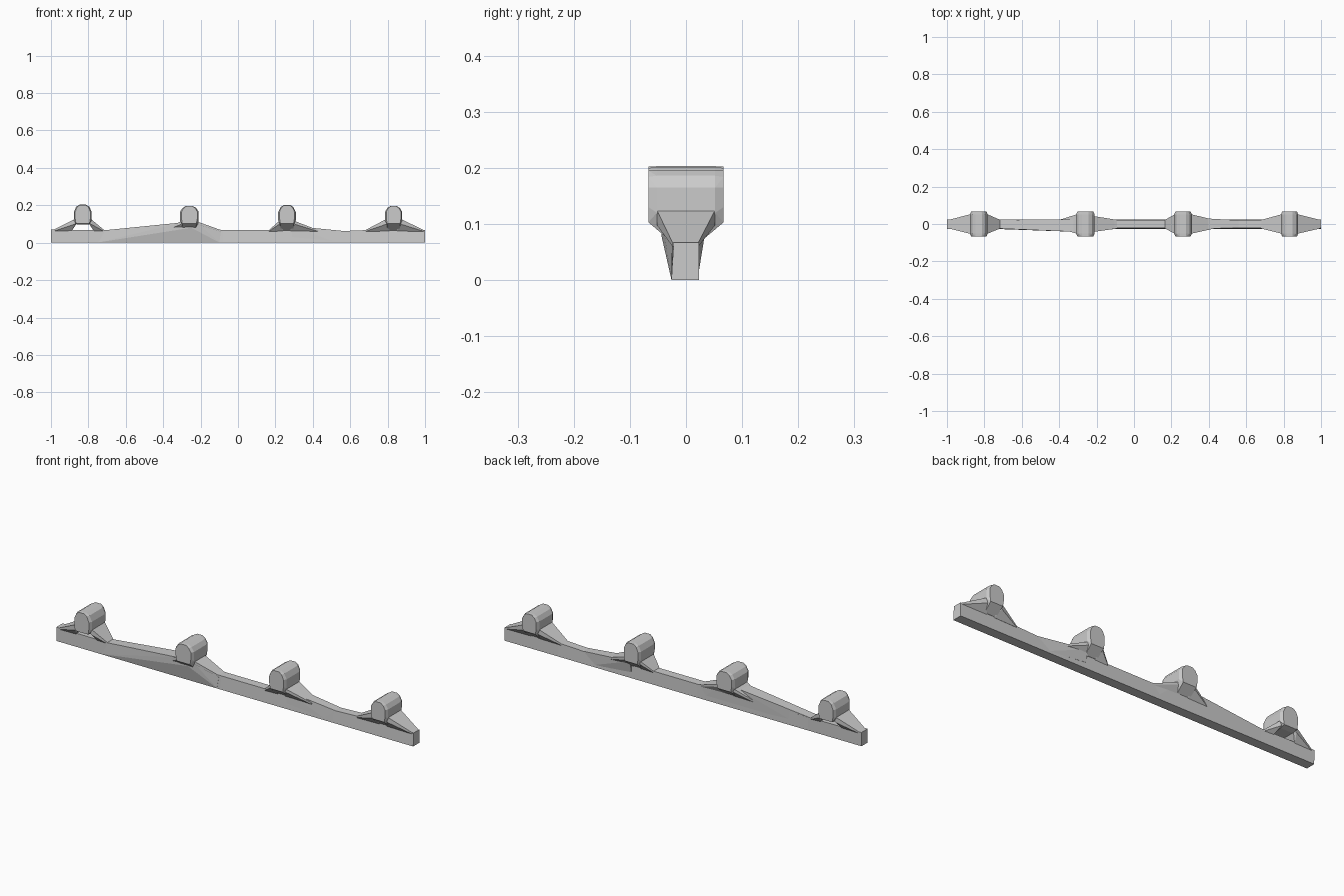
import bpy, bmesh

if "Cube" in bpy.data.objects:
    bpy.data.objects.remove(bpy.data.objects["Cube"])


def finish(name, bm):
    bmesh.ops.recalc_face_normals(bm, faces=bm.faces)
    me = bpy.data.meshes.new(name)
    bm.to_mesh(me)
    bm.free()
    ob = bpy.data.objects.new(name, me)
    bpy.context.collection.objects.link(ob)
    return ob


def hull(name, pts):
    bm = bmesh.new()
    for p in pts:
        bm.verts.new(p)
    res = bmesh.ops.convex_hull(bm, input=bm.verts)
    junk = {g for g in res["geom_interior"] + res["geom_unused"]
            if isinstance(g, bmesh.types.BMVert)}
    bmesh.ops.delete(bm, geom=list(junk), context='VERTS')
    bmesh.ops.dissolve_limit(bm, angle_limit=0.01, verts=bm.verts, edges=bm.edges)
    return finish(name, bm)


def rect(x, y0, y1, z):
    return [(x, y0, z), (x, y1, z)]


# Rail: box section lofted along x, slightly waisted (x, y front, y back, top)
stations = [(-1, -0.026, 0.024, 0.07), (-0.7, -0.025, 0.023, 0.067),
            (-0.08, -0.022, 0.022, 0.068), (0.17, -0.022, 0.022, 0.068),
            (0.42, -0.023, 0.021, 0.065), (0.55, -0.022, 0.02, 0.062),
            (0.7, -0.022, 0.021, 0.068), (1, -0.022, 0.023, 0.067)]
bm = bmesh.new()
rings = [[bm.verts.new(p) for p in ((x, -0.026, 0), (x, 0.023, 0), (x, b, t), (x, f, t))]
         for x, f, b, t in stations]
for r, s in zip(rings, rings[1:]):
    for i in range(4):
        j = (i + 1) % 4
        bm.faces.new((r[i], r[j], s[j], s[i]))
bm.faces.new(rings[0])
bm.faces.new(rings[-1])
finish("rail", bm)


# Knob: round-topped block across the rail with a tapered neck
def knob(name, cx, top, w, neck):
    end = [(0.75, 0.103), (0.85, 0.13), (0.85, 0.165), (0.62, top - 0.012), (0.32, top - 0.001)]
    mid = [(1.0, 0.12), (1.0, 0.165), (0.72, top - 0.01), (0.36, top)]
    pts = []
    for sx in (-1, 1):
        for sy in (-1, 1):
            pts += [(cx + sx * w * u, sy * 0.067, z) for u, z in end]
            pts += [(cx + sx * w * u, sy * 0.052, z) for u, z in mid]
            if neck:
                pts.append((cx + sx * w * 0.7, sy * 0.023, 0.066))
            else:
                pts.append((cx + sx * w * 0.7, sy * 0.04, 0.097))
    hull(name, pts)


# Brace: wing sloping from a knob's flank down to the rail
def brace(name, x_top, x_in, x_out, z_top=0.125, half=0.052, z_out=0.067):
    back = x_top + (0.02 if x_in > x_out else -0.02)
    hull(name, rect(x_top, -half, half, z_top) + rect(back, -half, half, z_top - 0.012)
         + rect(x_top, -half, half, 0.098)
         + rect(x_in, -0.024, 0.022, 0.062) + rect(x_out, -0.024, 0.022, z_out)
         + rect(x_out, -0.024, 0.022, 0.06))


knob("knob_1", -0.83, 0.203, 0.048, False)
knob("knob_2", -0.26, 0.196, 0.050, True)
knob("knob_3", 0.262, 0.201, 0.047, True)
knob("knob_4", 0.832, 0.196, 0.046, True)

# Arched pair of legs under the first knob
brace("brace_1_left", -0.876, -0.89, -0.99)
brace("brace_1_right", -0.784, -0.77, -0.715)
# Short braces on the others
brace("brace_2_left", -0.305, -0.28, -0.40, 0.115)
brace("brace_2_right", -0.215, -0.24, -0.09, 0.112, 0.042)
brace("brace_3_left", 0.219, 0.24, 0.165, 0.115)
brace("brace_3_right", 0.305, 0.28, 0.43, 0.115)
brace("brace_4_left", 0.790, 0.81, 0.68, 0.125)
brace("brace_4_right", 0.874, 0.85, 0.995, 0.125)

# Long web rising from the rail to the second knob, bulging to the front
hull("long_web", rect(-0.71, -0.025, 0.022, 0.067) + rect(-0.30, -0.042, 0.025, 0.108)
     + rect(-0.22, -0.042, 0.025, 0.106) + rect(-0.09, -0.023, 0.022, 0.068)
     + [(-0.75, -0.026, 0.001), (-0.25, -0.044, 0.08), (-0.1, -0.026, 0.001),
        (-0.7, 0.022, 0.001), (-0.1, 0.022, 0.001)])

# Thin web trailing off behind the third knob
hull("trailing_web", rect(0.29, -0.024, 0.035, 0.09) + rect(0.56, -0.022, 0.02, 0.063)
     + rect(0.29, -0.026, 0.023, 0.03) + rect(0.5, -0.026, 0.022, 0.01))
